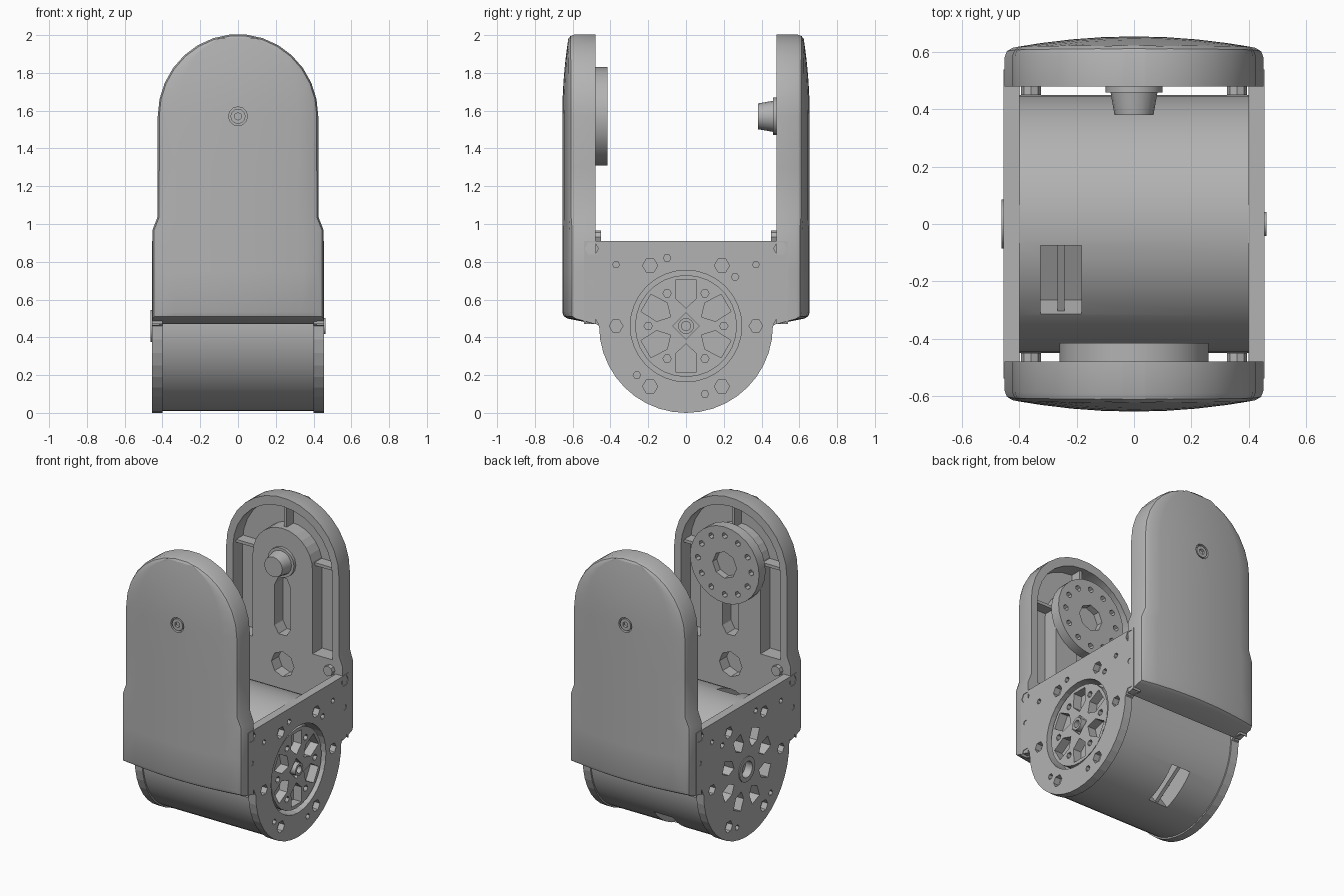
import bpy, bmesh
from math import pi, sin, cos, radians
from mathutils import Matrix, Vector

old = bpy.data.objects.get("Cube")
if old:
    bpy.data.objects.remove(old, do_unlink=True)

grey = bpy.data.materials.new("satin grey")
grey.use_nodes = True
grey.diffuse_color = (0.45, 0.45, 0.45, 1)
grey.node_tree.nodes["Principled BSDF"].inputs["Base Color"].default_value = (0.45, 0.45, 0.45, 1)

HUB_Z, PIVOT_Z = 0.46, 1.57
TURN = {'X': Matrix.Rotation(pi / 2, 4, 'Y'), 'Y': Matrix.Rotation(pi / 2, 4, 'X'), 'Z': Matrix()}


def cyl(bm, axis, centre, r, depth, n=16, r2=None):
    bmesh.ops.create_cone(bm, cap_ends=True, segments=n, radius1=r, radius2=r if r2 is None else r2,
                          depth=depth, matrix=Matrix.Translation(centre) @ TURN[axis])


def box(bm, lo, hi, turn=Matrix()):
    lo, hi = Vector(lo), Vector(hi)
    mat = Matrix.Translation((lo + hi) / 2) @ turn @ Matrix.Diagonal((*(hi - lo), 1))
    bmesh.ops.create_cube(bm, size=1, matrix=mat)


def prism(bm, pts, axis, a, b):
    """Extrude a 2D outline along x (outline in y,z) or y (outline in x,z)."""
    place = (lambda p, d: (d, p[0], p[1])) if axis == 'X' else (lambda p, d: (p[0], d, p[1]))
    rings = [[bm.verts.new(place(p, d)) for p in pts] for d in (a, b)]
    bm.faces.new(rings[0])
    bm.faces.new(rings[1])
    for i in range(len(pts)):
        j = (i + 1) % len(pts)
        bm.faces.new((rings[0][i], rings[0][j], rings[1][j], rings[1][i]))


def arch(w, z0, n=14):
    arc = [(w * cos(pi * i / n), PIVOT_Z + w * sin(pi * i / n)) for i in range(n + 1)]
    return [(w, z0)] + arc + [(-w, z0)]


def finish(bm, name):
    bmesh.ops.recalc_face_normals(bm, faces=bm.faces)
    me = bpy.data.meshes.new(name)
    bm.to_mesh(me)
    bm.free()
    ob = bpy.data.objects.new(name, me)
    bpy.context.collection.objects.link(ob)
    me.materials.append(grey)
    return ob


def activate(ob):
    bpy.ops.object.select_all(action='DESELECT')
    ob.select_set(True)
    bpy.context.view_layer.objects.active = ob


def apply_mod(ob, kind, **settings):
    mod = ob.modifiers.new(kind, kind)
    for key, value in settings.items():
        setattr(mod, key, value)
    activate(ob)
    bpy.ops.object.modifier_apply(modifier=mod.name)


def carve(ob, bm):
    cutter = finish(bm, "cutter")
    cutter.hide_render = True
    apply_mod(ob, 'BOOLEAN', operation='DIFFERENCE', solver='EXACT', object=cutter)
    bpy.data.objects.remove(cutter, do_unlink=True)


def smooth(ob, angle=30):
    activate(ob)
    bpy.ops.object.shade_smooth_by_angle(angle=radians(angle))


# Arms: crowned shells with a hollow inner side
def make_arm(s, label):
    rows = [(0.505, 0.452), (0.75, 0.452), (0.97, 0.452), (1.04, 0.425), (1.3, 0.425)]
    rows += [(PIVOT_Z + 0.435 * sin(radians(a)), 0.425 * cos(radians(a))) for a in range(0, 88, 12)]
    cols = [i / 4 - 1 for i in range(9)]
    bm = bmesh.new()
    outer, inner = [], []
    for k, (z, w) in enumerate(rows):
        rise = max(0, (z - PIVOT_Z) / 0.43)
        outer.append([bm.verts.new((w * t, s * (0.655 - 0.045 * (w * t / 0.45) ** 2 - 0.035 * rise ** 2), z))
                      for t in cols])
        zi = z - 0.035 if k == 0 else z
        inner.append([bm.verts.new((w * t, s * 0.48, zi)) for t in cols])
    last = len(cols) - 1
    for i in range(len(rows) - 1):
        for grid in (outer, inner):
            for j in range(last):
                bm.faces.new((grid[i][j], grid[i][j + 1], grid[i + 1][j + 1], grid[i + 1][j]))
        for j in (0, last):
            bm.faces.new((outer[i][j], outer[i + 1][j], inner[i + 1][j], inner[i][j]))
    for i in (0, len(rows) - 1):
        for j in range(last):
            bm.faces.new((outer[i][j], outer[i][j + 1], inner[i][j + 1], inner[i][j]))
    # Soften only the outer rim
    bmesh.ops.recalc_face_normals(bm, faces=bm.faces)
    rim = [e for e in bm.edges if e.calc_face_angle(0) > 0.7 and all(abs(v.co.y) > 0.5 for v in e.verts)]
    bmesh.ops.bevel(bm, geom=rim, offset=0.028, segments=2, profile=0.5, affect='EDGES')
    arm = finish(bm, label + "_arm")

    # Cavity, cable hole and screw recess
    bm = bmesh.new()
    prism(bm, arch(0.375, 1.0), 'Y', s * 0.4, s * 0.585)
    cyl(bm, 'Y', (0, s * 0.5, 0.87), 0.085, 0.12, 8)
    cyl(bm, 'Y', (0, s * 0.67, PIVOT_Z), 0.05, 0.08, 12)
    carve(arm, bm)
    smooth(arm)

    # Raised mounting pad with a long slot
    bm = bmesh.new()
    prism(bm, arch(0.225, 0.99), 'Y', s * 0.48, s * 0.6)
    pad = finish(bm, label + "_mounting_pad")
    bm = bmesh.new()
    slot = [(0.06, 1.12), (0.06, 1.4), (0.03, 1.46), (-0.03, 1.46), (-0.06, 1.4), (-0.06, 1.12),
            (-0.03, 1.07), (0.03, 1.07)]
    prism(bm, slot, 'Y', s * 0.4, s * 0.57)
    carve(pad, bm)

    # Stiffening ribs and small screw posts
    bm = bmesh.new()
    for side in (-1, 1):
        lo, hi = sorted((side * 0.2, side * 0.39))
        y0, y1 = sorted((s * 0.51, s * 0.6))
        box(bm, (lo, y0, 1.59), (hi, y1, 1.61))
        cyl(bm, 'Y', (side * 0.36, s * 0.47, 0.93), 0.035, 0.04, 8)
    box(bm, (-0.01, y0, 1.78), (0.01, y1, 1.96))
    finish(bm, label + "_ribs")

    # Socket screw on the outside
    bm = bmesh.new()
    cyl(bm, 'Y', (0, s * 0.637, PIVOT_Z), 0.04, 0.03, 12)
    screw = finish(bm, label + "_screw")
    bm = bmesh.new()
    cyl(bm, 'Y', (0, s * 0.65, PIVOT_Z), 0.02, 0.03, 6)
    carve(screw, bm)


make_arm(-1, "front")
make_arm(1, "back")

# Driven disc on the front arm
bm = bmesh.new()
cyl(bm, 'Y', (0, -0.45, PIVOT_Z), 0.26, 0.07, 28)
disc = finish(bm, "drive_disc")
bm = bmesh.new()
cyl(bm, 'Y', (0, -0.42, PIVOT_Z), 0.09, 0.08, 8)
for i in range(12):
    a = 2 * pi * i / 12
    cyl(bm, 'Y', (0.2 * cos(a), -0.42, PIVOT_Z + 0.2 * sin(a)), 0.02, 0.06, 6)
carve(disc, bm)
smooth(disc)

# Idler boss on the back arm
bm = bmesh.new()
cyl(bm, 'Y', (0, 0.42, PIVOT_Z), 0.082, 0.08, 16, 0.068)
cyl(bm, 'Y', (0, 0.472, PIVOT_Z), 0.1, 0.025, 16)
smooth(finish(bm, "idler_boss"))

# Drum with two cable pockets
bm = bmesh.new()
cyl(bm, 'X', (0, 0, HUB_Z), 0.45, 0.82, 48)
drum = finish(bm, "drum")
bm = bmesh.new()
ribs = bmesh.new()
for x, angle in ((-0.255, radians(27)), (-0.08, radians(215))):
    centre = Vector((x, -0.43 * sin(angle), HUB_Z + 0.43 * cos(angle)))
    half = Vector((0.072, 0.135, 0.11))
    box(bm, centre - half, centre + half, Matrix.Rotation(angle, 4, 'X'))
    low = Vector((x, -0.36 * sin(angle), HUB_Z + 0.36 * cos(angle)))
    half = Vector((0.012, 0.135, 0.045))
    box(ribs, low - half, low + half, Matrix.Rotation(angle, 4, 'X'))
carve(drum, bm)
finish(ribs, "pocket_ribs")


def petals(bm, s, count, dist, r, x):
    for i in range(count):
        a = 2 * pi * (i + 0.5) / count
        wedge = [(dist + r, r * 0.7), (dist + r, -r * 0.7), (dist - r * 0.3, -r * 0.75),
                 (dist - r, 0), (dist - r * 0.3, r * 0.75)]
        pts = [(p * cos(a) - q * sin(a), HUB_Z + p * sin(a) + q * cos(a)) for p, q in wedge]
        prism(bm, pts, 'X', s * x, s * 0.5)


# Side plates, with a recessed wheel on the left and an open bearing on the right
lower = [(0.46 * cos(a), HUB_Z + 0.46 * sin(a)) for a in (-pi * i / 20 for i in range(21))]
outline = [(0.54, 0.91), (0.54, 0.47), (0.475, 0.47)] + lower + [(-0.475, 0.47), (-0.54, 0.47), (-0.54, 0.91)]
for s, label in ((1, "left"), (-1, "right")):
    bm = bmesh.new()
    prism(bm, outline, 'X', s * 0.4, s * 0.456)
    plate = finish(bm, label + "_side_plate")
    bm = bmesh.new()
    for side in (-1, 1):
        for y, z, r in ((0.5, 0.87, 0.036), (0.5, 0.47, 0.036), (0.19, 0.78, 0.04), (0.37, 0.46, 0.036),
                        (0.19, 0.14, 0.04), (0.37, 0.785, 0.018), (0.5, 0.69, 0.018)):
            cyl(bm, 'X', (s * 0.45, side * y, z), r, 0.07, 6)
    for y, z in ((-0.1, 0.82), (0.26, 0.72), (-0.26, 0.2), (0.1, 0.1)):
        cyl(bm, 'X', (s * 0.45, y, z), 0.02, 0.06, 6)
    hollow = bmesh.new()
    if s > 0:
        cyl(bm, 'X', (0.45, 0, HUB_Z), 0.295, 0.2, 32)
        cyl(hollow, 'X', (0.4, 0, HUB_Z), 0.295, 0.1, 32)
    else:
        petals(bm, s, 8, 0.205, 0.06, 0.3)
        cyl(bm, 'X', (-0.45, 0, HUB_Z), 0.08, 0.2, 16)
        petals(hollow, s, 8, 0.205, 0.06, 0.34)
        cyl(hollow, 'X', (-0.4, 0, HUB_Z), 0.08, 0.15, 16)
    carve(plate, bm)
    carve(drum, hollow)

smooth(drum)

# Recessed wheel with its centre nut
bm = bmesh.new()
cyl(bm, 'X', (0.395, 0, HUB_Z), 0.27, 0.09, 28)
wheel = finish(bm, "wheel")
bm = bmesh.new()
petals(bm, 1, 6, 0.17, 0.075, 0.38)
for i in range(6):
    a = pi * i / 3
    cyl(bm, 'X', (0.43, 0.2 * cos(a), HUB_Z + 0.2 * sin(a)), 0.022, 0.06, 6)
cyl(bm, 'X', (0.45, 0, HUB_Z), 0.07, 0.06, 4)
carve(wheel, bm)

# Raised hub rings
for s, label, r, hole, x in ((1, "wheel_nut", 0.042, 0.025, 0.43), (-1, "bearing_ring", 0.085, 0.055, 0.43)):
    bm = bmesh.new()
    cyl(bm, 'X', (s * x, 0, HUB_Z), r, 0.065, 16)
    ring = finish(bm, label)
    bm = bmesh.new()
    cyl(bm, 'X', (s * 0.46, 0, HUB_Z), hole, 0.1, 16)
    carve(ring, bm)
    smooth(ring)
